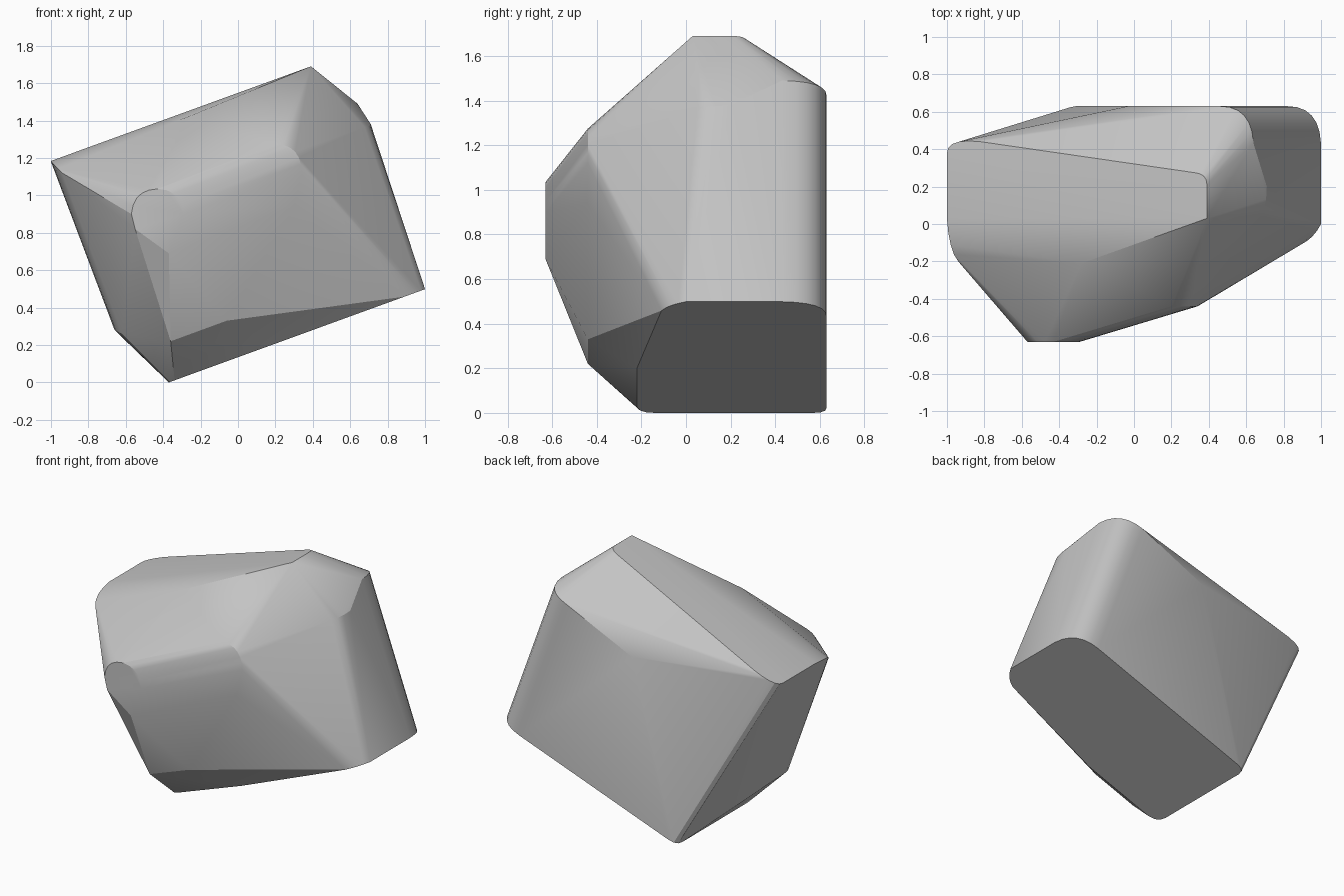
import bpy
import bmesh
import math
from mathutils import Vector

cube = bpy.data.objects.get("Cube")
if cube:
    bpy.data.objects.remove(cube, do_unlink=True)

SLOPE = math.tan(math.radians(20))
BACK, FRONT, SHOULDER = 0.63, -0.63, -0.44


def bottom(x, y):
    """Point on the tilted base plane."""
    return Vector((x, y, SLOPE * (x + 0.37)))


def top(x, y):
    """Point on the tilted top plane."""
    return Vector((x, y, 1.69 + SLOPE * (x - 0.39)))


def rounded(start, corner, end, steps=6):
    """Rounded corner running from start to end, pulled toward corner."""
    a, b, c = Vector(start), Vector(corner), Vector(end)
    result = []
    for i in range(steps + 1):
        t = i / steps
        result.append(a * (1 - t) ** 2 + b * 2 * t * (1 - t) + c * t * t)
    return result


def on_plane(y, *pairs):
    """Points sharing one depth, given as x and z pairs."""
    return [Vector((x, y, z)) for x, z in pairs]


points = []

# Base outline: rounded at the back right, front right and left corners
base_back = rounded(bottom(0.82, BACK), bottom(0.99, BACK), bottom(1, 0.43))
points += base_back
points += rounded(bottom(1, 0), bottom(0.96, -0.08), bottom(0.89, -0.11), 4)
points += [bottom(0.18, -0.22), bottom(-0.3, -0.22)]
points += rounded(bottom(-0.3, -0.22), bottom(-0.37, -0.21), bottom(-0.37, -0.14), 3)
points += rounded(bottom(-0.37, 0.57), bottom(-0.37, BACK), bottom(-0.31, BACK), 3)

# Rounded back right column, swept up along the tilt
wall_up = Vector((-math.sin(math.radians(20)), 0, math.cos(math.radians(20))))
points += [p + wall_up * 1.055 for p in base_back]

# Top outline
points += [top(-1, 0.03), top(0.39, 0.03)]
points += rounded(top(0.39, 0.21), top(0.39, 0.27), top(0.32, 0.275), 4)
points += rounded(top(-0.82, 0.44), top(-1, 0.46), top(-1, 0.38), 5)

# Rounded left front corner
points += rounded((-1, 0.03, 1.18), (-0.99, -0.14, 1.17), (-0.94, -0.2, 1.12), 4)

# Back face break and upper right knuckle
points += on_plane(BACK, (-0.03, 1.2))
points += rounded((0.71, 0.2, 1.38), (0.71, 0.05, 1.37), (0.65, 0.03, 1.36), 4)

# Front nose cap, with its round upper edge
points += rounded((-0.57, FRONT, 0.9), (-0.56, FRONT, 1.03), (-0.43, FRONT, 1.035), 5)
points += rounded((-0.43, FRONT, 1.035), (-0.3, FRONT, 1.03), (-0.29, FRONT, 0.9), 5)
points += on_plane(FRONT, (-0.37, 0.69), (-0.55, 0.82))

# Round right end of the front ridge, and the lower front corners
points += rounded((0.2, SHOULDER, 1.275), (0.34, SHOULDER, 1.27), (0.34, SHOULDER, 1.12))
points += on_plane(SHOULDER, (0.3, 0.94), (-0.06, 0.33), (-0.36, 0.22))

# Front upper break and lower left heel
points.append(Vector((-0.28, -0.21, 1.415)))
points += rounded((-0.66, -0.02, 0.28), (-0.65, -0.16, 0.27), (-0.62, -0.22, 0.26), 3)

# Wrap all outlines in one faceted shell
bm = bmesh.new()
for p in points:
    bm.verts.new(p)
bmesh.ops.remove_doubles(bm, verts=bm.verts[:], dist=0.004)
bmesh.ops.convex_hull(bm, input=bm.verts[:])
loose = [v for v in bm.verts if not v.link_faces]
bmesh.ops.delete(bm, geom=loose, context="VERTS")
bmesh.ops.dissolve_limit(bm, angle_limit=math.radians(1),
                         verts=bm.verts[:], edges=bm.edges[:])
bmesh.ops.recalc_face_normals(bm, faces=bm.faces[:])
mesh = bpy.data.meshes.new("rock_block")
bm.to_mesh(mesh)
bm.free()

block = bpy.data.objects.new("rock_block", mesh)
bpy.context.collection.objects.link(block)

# Plain grey stone
stone = bpy.data.materials.new("grey_stone")
stone.use_nodes = True
grey = (0.55, 0.55, 0.55, 1)
stone.diffuse_color = grey
stone.node_tree.nodes["Principled BSDF"].inputs["Base Color"].default_value = grey
mesh.materials.append(stone)

bpy.ops.object.select_all(action="DESELECT")
block.select_set(True)
bpy.context.view_layer.objects.active = block
bpy.ops.object.shade_smooth_by_angle(angle=math.radians(20))
